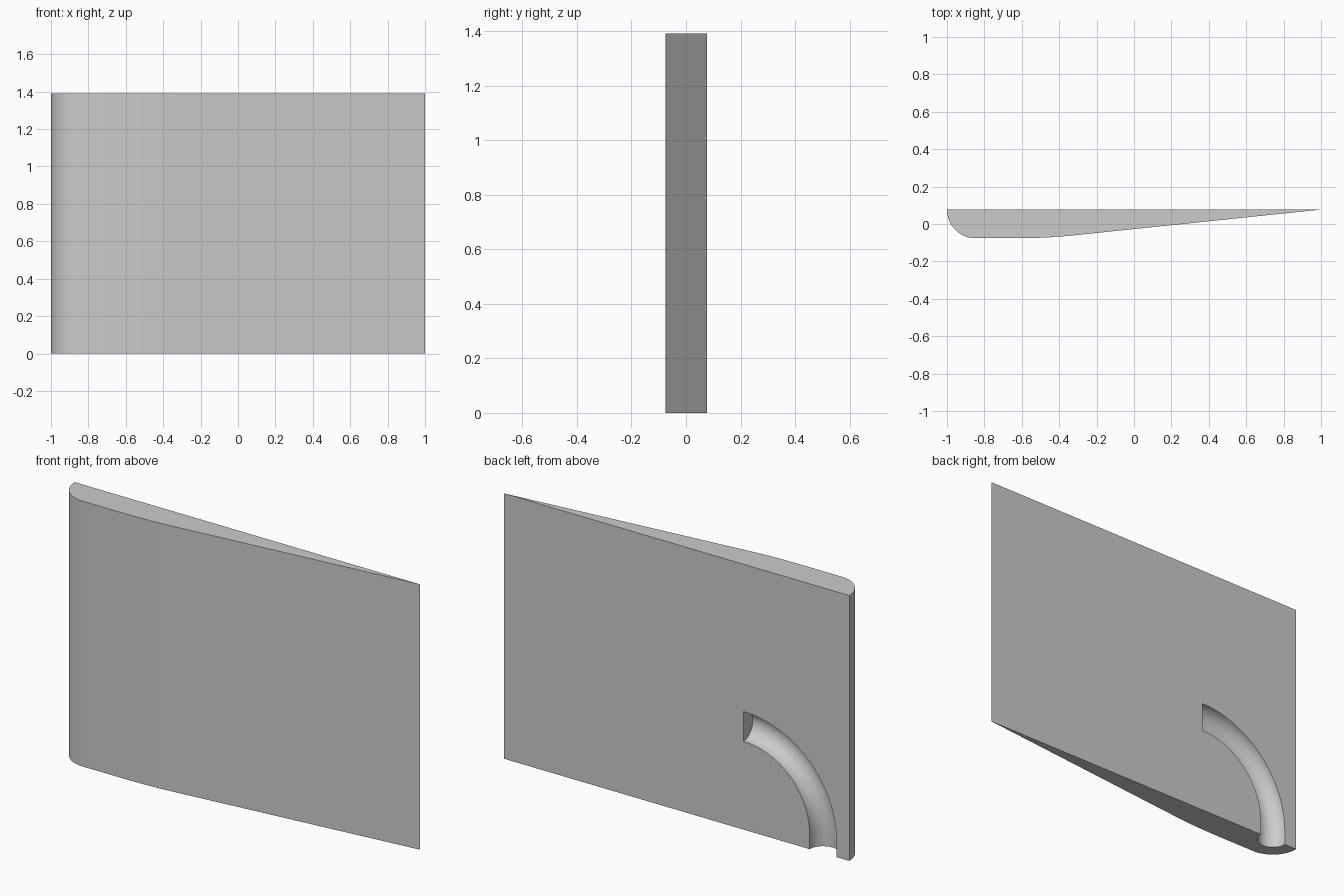
import bpy
import bmesh
from math import sin, cos, pi, radians
from mathutils import Vector, Matrix

if "Cube" in bpy.data.objects:
    bpy.data.objects.remove(bpy.data.objects["Cube"])

HEIGHT = 1.39
BACK, FRONT = 0.077, -0.076
NOSE = BACK - FRONT           # radius of the rounded leading edge
GROOVE = 0.078                # radius of the groove
BEND = 0.462                  # radius of the groove's centre line
PIVOT = Vector((-0.386, BACK, 0.078))

grey = bpy.data.materials.new("plain grey")
grey.use_nodes = True
grey.diffuse_color = (0.6, 0.6, 0.6, 1)
grey.node_tree.nodes["Principled BSDF"].inputs["Base Color"].default_value = (0.6, 0.6, 0.6, 1)


def make_object(name, bm):
    bmesh.ops.recalc_face_normals(bm, faces=bm.faces)
    mesh = bpy.data.meshes.new(name)
    bm.to_mesh(mesh)
    bm.free()
    mesh.materials.append(grey)
    obj = bpy.data.objects.new(name, mesh)
    bpy.context.collection.objects.link(obj)
    return obj


def wedge_profile():
    # Round nose, flat front, soft bend, then a straight taper to the thin edge
    pts = [(-1 + NOSE * (1 - cos(a)), BACK - NOSE * sin(a))
           for a in (pi / 2 * i / 24 for i in range(25))]
    start, corner = Vector((-0.62, FRONT)), Vector((-0.47, FRONT))
    tip = Vector((1, BACK))
    end = corner + (tip - corner).normalized() * (corner - start).length
    for i in range(13):
        t = i / 12
        pts.append(tuple(start * (1 - t) ** 2 + corner * 2 * t * (1 - t) + end * t * t))
    pts.append(tuple(tip))
    return pts


# Wedge body: extruded profile
bm = bmesh.new()
face = bm.faces.new([bm.verts.new((x, y, 0)) for x, y in wedge_profile()])
top = bmesh.ops.extrude_face_region(bm, geom=[face])["geom"]
bmesh.ops.translate(bm, vec=(0, 0, HEIGHT),
                    verts=[v for v in top if isinstance(v, bmesh.types.BMVert)])
body = make_object("wedge_body", bm)

# Groove cutter: a disc spun through a quarter turn, then drawn straight down
bm = bmesh.new()
bmesh.ops.create_circle(bm, cap_ends=True, segments=48, radius=GROOVE,
                        matrix=Matrix.Translation(PIVOT + Vector((0, 0, BEND)))
                        @ Matrix.Rotation(radians(90), 4, 'Y'))
# keep the starting disc as the end wall
turned = bmesh.ops.spin(bm, geom=bm.faces[:] + bm.edges[:] + bm.verts[:], cent=PIVOT,
                        axis=(0, 1, 0), angle=-pi / 2, steps=32)["geom_last"]
last = [g for g in turned if isinstance(g, bmesh.types.BMFace)]
down = bmesh.ops.extrude_face_region(bm, geom=last)["geom"]
bmesh.ops.translate(bm, vec=(0, 0, -0.2),
                    verts=[v for v in down if isinstance(v, bmesh.types.BMVert)])
bmesh.ops.delete(bm, geom=[f for f in last if f.is_valid], context='FACES_ONLY')
bmesh.ops.holes_fill(bm, edges=[e for e in bm.edges if e.is_boundary], sides=0)
cutter = make_object("groove_cutter", bm)
cutter.hide_render = True

# Cut the groove into the back and keep the result
cut = body.modifiers.new("groove", 'BOOLEAN')
cut.operation = 'DIFFERENCE'
cut.solver = 'EXACT'
cut.object = cutter
bpy.ops.object.select_all(action='DESELECT')
body.select_set(True)
bpy.context.view_layer.objects.active = body
bpy.ops.object.modifier_apply(modifier=cut.name)
bpy.data.objects.remove(cutter)
bpy.ops.object.shade_smooth_by_angle(angle=radians(30))
